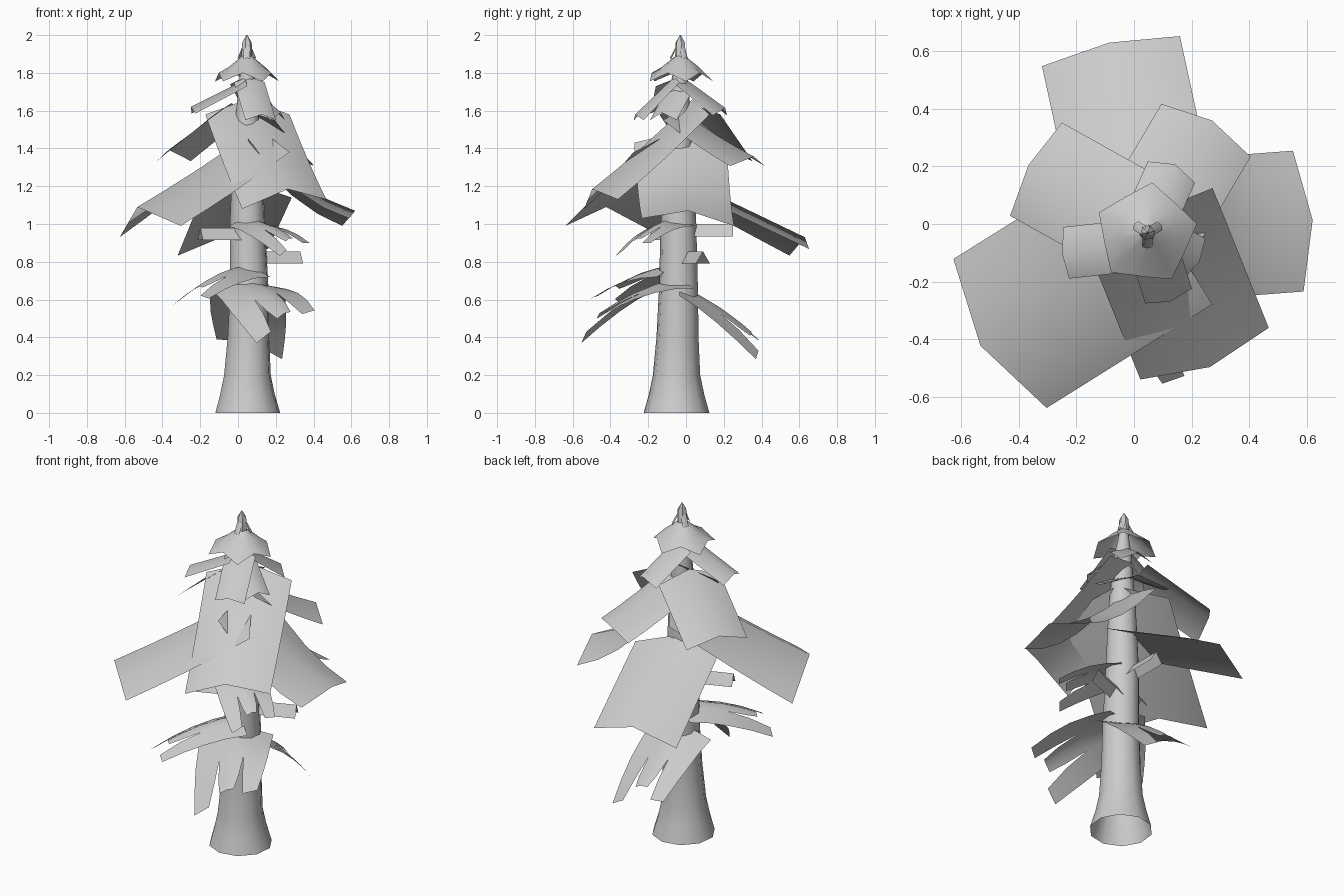
import bpy, bmesh, math, random
from mathutils import Vector

if "Cube" in bpy.data.objects:
    bpy.data.objects.remove(bpy.data.objects["Cube"])

random.seed(4)


def finish(name, bm, angle=40):
    me = bpy.data.meshes.new(name)
    bm.to_mesh(me)
    bm.free()
    ob = bpy.data.objects.new(name, me)
    bpy.context.collection.objects.link(ob)
    bpy.ops.object.select_all(action='DESELECT')
    ob.select_set(True)
    bpy.context.view_layer.objects.active = ob
    bpy.ops.object.shade_smooth_by_angle(angle=math.radians(angle))
    return ob


def lathe(name, rings, sides, scallop=0.0):
    """Stacked rings (x, y, z, radius); the last ring can be scalloped."""
    bm = bmesh.new()
    loops = []
    for k, (x, y, z, r) in enumerate(rings):
        loop = []
        for i in range(sides):
            a = math.tau * i / sides + 0.2
            s = scallop * (i % 2) if k == len(rings) - 1 else 0
            rr = r * (1 - 0.6 * s)
            loop.append(bm.verts.new((x + rr * math.cos(a), y + rr * math.sin(a), z + s * 0.15)))
        loops.append(loop)
    for a, b in zip(loops, loops[1:]):
        for i in range(sides):
            j = (i + 1) % sides
            bm.faces.new((a[i], a[j], b[j], b[i]))
    return finish(name, bm)


def leaf(name, inner, outer, width, rise, push=0.05, roll=0.0, sag=0.0, strips=0):
    """Tent-shaped bough sheet; with strips its outer half is cut to fingers."""
    a, b = Vector(inner), Vector(outer)
    d = Vector((b.x - a.x, b.y - a.y, 0)).normalized()
    side = Vector((-d.y, d.x, 0))

    def point(u, t):
        p = a.lerp(b, t) + side * (u * width / 2) + d * push * (1 - abs(u)) * t
        p.z += rise * (1 - abs(u)) + roll * u * t / 2 + sag * 4 * t * (1 - t)
        return p

    bm = bmesh.new()
    if not strips:
        grid = [[bm.verts.new(point(u, t / 4)) for u in (-1, 0, 1)] for t in range(5)]
        for r0, r1 in zip(grid, grid[1:]):
            for i in range(2):
                bm.faces.new((r0[i], r0[i + 1], r1[i + 1], r1[i]))
    for s in range(strips):
        u0, u1 = -1 + 2 * s / strips, -1 + 2 * (s + 1) / strips
        mid, half = (u0 + u1) / 2, 1 / strips
        end = 1.0 if s in (0, strips - 1) else random.uniform(0.85, 1.02)
        prev = None
        for t, w in ((0, 1), (0.25, 1), (0.5, 1), (0.75, 0.85), (end, 0.6)):
            row = [bm.verts.new(point(mid + k * w * half, t)) for k in (-1, 0, 1)]
            if prev:
                for i in range(2):
                    bm.faces.new((prev[i], prev[i + 1], row[i + 1], row[i]))
            prev = row
    bmesh.ops.remove_doubles(bm, verts=bm.verts, dist=1e-4)
    return finish(name, bm, 60)


def stub(name, start, end, width=0.08, height=0.065):
    """Short broken branch: two sloped faces forming a small roof."""
    a, b = Vector(start), Vector(end)
    d = (b - a).normalized()
    side = Vector((-d.y, d.x, 0)) * width / 2
    down = Vector((0, 0, -height))
    bm = bmesh.new()
    l, m, r = [[bm.verts.new(p + o) for p in (a, b)]
               for o in (side + down, Vector(), down - side)]
    bm.faces.new((l[0], l[1], m[1], m[0]))
    bm.faces.new((m[0], m[1], r[1], r[0]))
    return finish(name, bm, 20)


# trunk with flared foot
lathe("trunk", [(.052, -.05, 0, .175), (.05, -.05, .1, .147), (.05, -.05, .2, .126),
                (.055, -.045, .4, .112), (.06, -.04, .65, .104), (.05, -.04, 1.0, .095),
                (.05, -.04, 1.4, .078), (.05, -.035, 1.72, .05), (.047, -.03, 1.88, .025)], 10)

# large middle boughs
leaf("bough_left", (.11, -.02, 1.38), (-.465, -.38, .96), .61, .13, .08, .06, -.01)
leaf("bough_front", (.05, .035, 1.58), (.245, -.45, 1.105), .48, .08, .05, .05, -.015)
leaf("bough_right", (.04, -.03, 1.43), (.57, .01, 1.01), .49, .06, .05, -.04, -.06)
leaf("bough_back", (.045, .025, 1.14), (-.08, .6, .85), .49, .08, .03, -.035)

# upper boughs
leaf("upper_bough_left", (-.035, .02, 1.58), (-.34, .19, 1.333), .37, .06, .03)
leaf("upper_bough_back", (.04, -.03, 1.55), (.25, .325, 1.307), .36, .05, .04, 0, -.01)
leaf("crown_leaf_left", (.04, -.07, 1.73), (-.235, -.1, 1.585), .18, .035, .015)
leaf("crown_leaf_front", (.06, -.06, 1.75), (.12, -.25, 1.55), .17, .03, .02)
leaf("crown_leaf_right", (.06, -.04, 1.7), (.21, -.12, 1.55), .16, .04, .02)
leaf("crown_leaf_back", (.04, -.02, 1.74), (.13, .18, 1.575), .18, .04, .03)

# lower ragged boughs
leaf("ragged_bough_high", (.04, -.06, .99), (.3, -.28, .86), .28, .04, 0, .08, .025, 3)
leaf("ragged_bough_left", (.06, -.06, .72), (-.25, -.42, .58), .29, .06, 0, .04, .03, 3)
leaf("ragged_bough_front", (.03, -.05, .66), (.25, -.47, .45), .4, .05, .03, .2, .03, 3)
leaf("ragged_bough_back", (.05, -.03, .62), (.06, .37, .33), .4, .05, .03, .12, .03, 3)

# broken branch stubs
stub("stub_right", (.1, 0, .855), (.33, .09, .855))
stub("stub_left", (.03, -.08, .98), (-.2, -.17, .98))
stub("stub_back", (.05, 0, 1.0), (.05, .25, 1.0))

# crown cap and tip
lathe("crown_cap", [(.047, -.03, 1.89, .025), (.047, -.03, 1.83, .1),
                    (.042, -.035, 1.755, .18)], 10, .3)
lathe("crown_tip", [(.047, -.03, 2.0, .003), (.047, -.03, 1.96, .026),
                    (.047, -.03, 1.86, .03)], 6)
for i in range(3):
    a = i * math.tau / 3 + .5
    c, s = math.cos(a), math.sin(a)
    leaf(f"tip_needle_{i}", (.047, -.03, 1.975), (.047 + .05 * c, -.03 + .05 * s, 1.87), .035, .01, .005)
